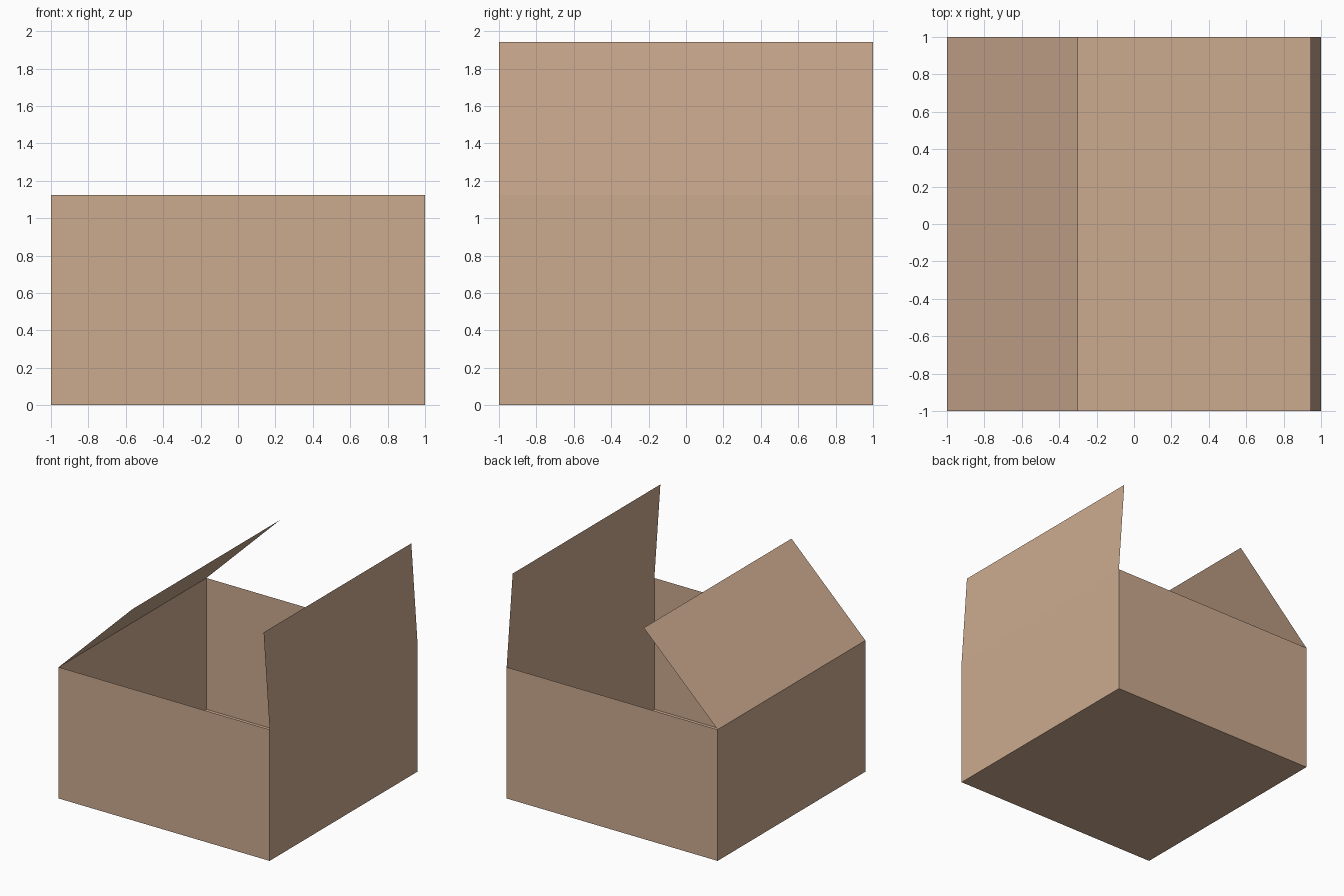
import bpy
import bmesh
from mathutils import Vector

cube = bpy.data.objects.get("Cube")
if cube:
    bpy.data.objects.remove(cube, do_unlink=True)

HALF = 1.0      # half the box width
RIM = 1.125     # height of the walls

# Cardboard colour
cardboard = bpy.data.materials.new("cardboard_tan")
cardboard.use_nodes = True
colour = (0.60, 0.40, 0.275, 1)
cardboard.diffuse_color = colour
shader = cardboard.node_tree.nodes["Principled BSDF"]
shader.inputs["Base Color"].default_value = colour
shader.inputs["Roughness"].default_value = 0.9


def sheet(name, corner, along, across):
    """One flat card panel; its outside faces along x across."""
    o, u, v = Vector(corner), Vector(along), Vector(across)
    bm = bmesh.new()
    bm.faces.new([bm.verts.new(p) for p in (o, o + u, o + u + v, o + v)])
    mesh = bpy.data.meshes.new(name)
    bm.to_mesh(mesh)
    bm.free()
    mesh.materials.append(cardboard)
    obj = bpy.data.objects.new(name, mesh)
    bpy.context.collection.objects.link(obj)
    return obj


side = 2 * HALF
up = (0, 0, RIM)

# Floor
sheet("floor", (-HALF, -HALF, 0), (0, side, 0), (side, 0, 0))

# Four walls
sheet("front_wall", (-HALF, -HALF, 0), (side, 0, 0), up)
sheet("left_wall", (HALF, -HALF, 0), (0, side, 0), up)
sheet("back_wall", (HALF, HALF, 0), (-side, 0, 0), up)
sheet("right_wall", (-HALF, HALF, 0), (0, -side, 0), up)

# Two open flaps: one nearly upright, one folded inward
sheet("left_flap", (HALF, -HALF, RIM), (0, side, 0), (-0.057, 0, 0.817))
sheet("right_flap", (-HALF, HALF, RIM), (0, -side, 0), (0.70, 0, 0.685))
